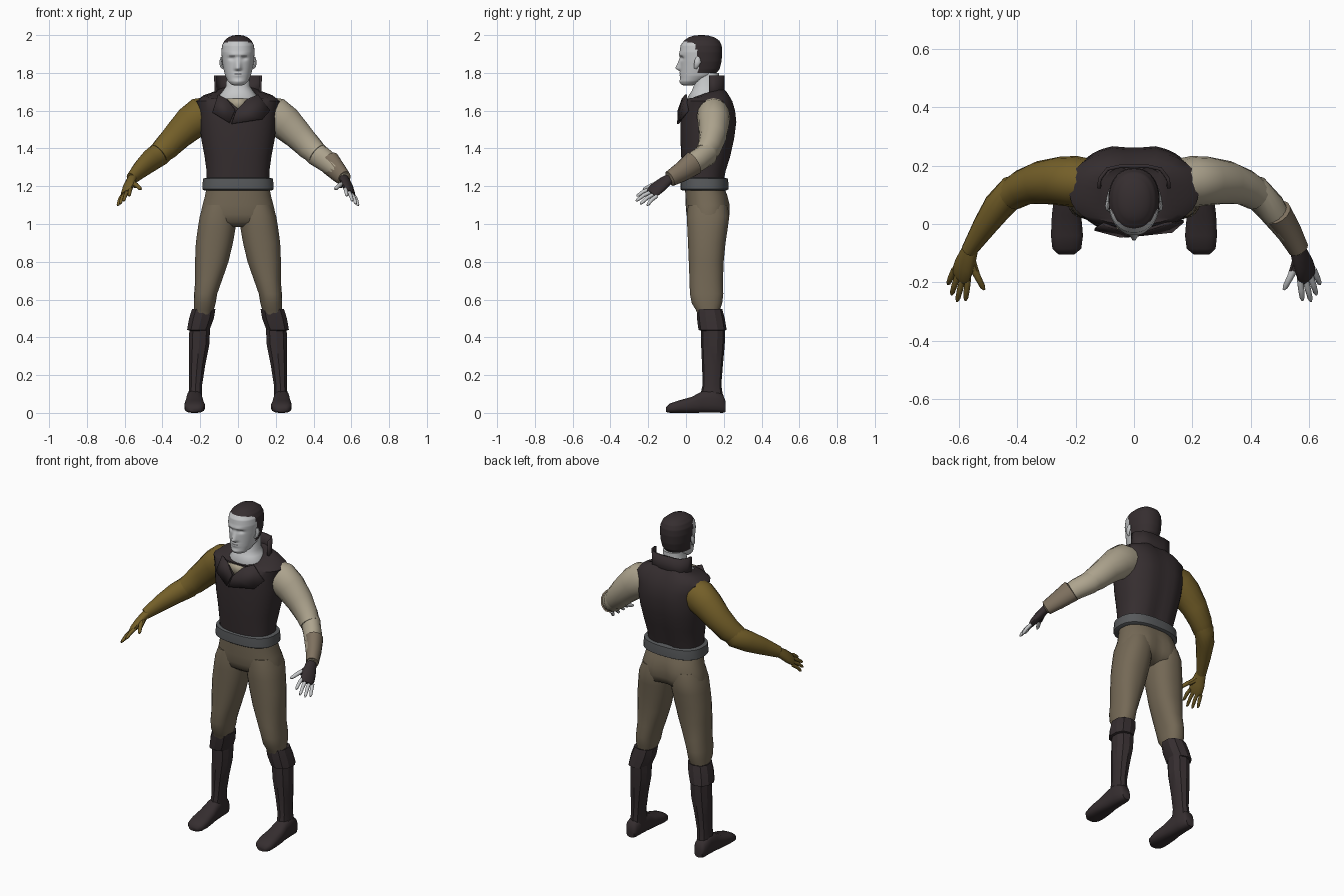
import bpy, bmesh, math
from mathutils import Vector
from math import exp, cos, sin, pi


def material(name, r, g, b):
    m = bpy.data.materials.new(name)
    m.diffuse_color = (r, g, b, 1)
    return m


DARK = material("dark leather", 0.036, 0.027, 0.029)
PANTS = material("brown cloth", 0.175, 0.14, 0.092)
BELT = material("belt grey", 0.095, 0.1, 0.105)
LINEN = material("pale linen", 0.42, 0.37, 0.27)
GOLD = material("olive gold", 0.175, 0.115, 0.022)
SKIN = material("pale skin", 0.56, 0.57, 0.58)
SHADE = material("brow grey", 0.24, 0.24, 0.25)
BRACER = material("bracer tan", 0.21, 0.165, 0.115)


def finish(name, bm, mats, angle=40, rule=None):
    bmesh.ops.recalc_face_normals(bm, faces=bm.faces)
    if rule:
        for f in bm.faces:
            f.material_index = rule(f.calc_center_median())
    me = bpy.data.meshes.new(name)
    bm.to_mesh(me)
    bm.free()
    for m in mats:
        me.materials.append(m)
    ob = bpy.data.objects.new(name, me)
    bpy.context.collection.objects.link(ob)
    bpy.ops.object.select_all(action='DESELECT')
    ob.select_set(True)
    bpy.context.view_layer.objects.active = ob
    bpy.ops.object.shade_smooth_by_angle(angle=math.radians(angle))
    return ob


def skin_rings(rings):
    """Join equal point rings into a closed surface."""
    bm = bmesh.new()
    rows = [[bm.verts.new(p) for p in r] for r in rings]
    n = len(rows[0])
    for a, b in zip(rows, rows[1:]):
        for i in range(n):
            j = (i + 1) % n
            bm.faces.new((a[i], a[j], b[j], b[i]))
    bm.faces.new(rows[0][::-1])
    bm.faces.new(rows[-1])
    return bm


def power(v, p):
    return math.copysign(abs(v) ** (2 / p), v)


def loft(name, rings, mats, n=24, p=2.3, side=1, axis='z', warp=None, rule=None, angle=40):
    """Rings are (height, x0, x1, y0, y1, tilt); axis 'y' stacks along depth."""
    out = []
    for h, x0, x1, y0, y1, *tilt in rings:
        row = []
        for i in range(n):
            a = 2 * pi * (i + 0.5) / n
            c, s = power(cos(a), p), power(sin(a), p)
            x = (x0 + x1) / 2 + (x1 - x0) / 2 * c
            y = (y0 + y1) / 2 + (y1 - y0) / 2 * s
            q = Vector((x, y, h + (tilt[0] * s if tilt else 0)))
            if axis == 'y':
                q = Vector((x, h, y))
            if warp:
                q = warp(q)
            q.x *= side
            row.append(q)
        out.append(row)
    return finish(name, skin_rings(out), mats, angle, rule)


def tube(name, path, mat, side=1, n=14, ref=(0, 0, 1), angle=40):
    """Path entries are (x, y, z, radius along ref, radius across)."""
    pts = [Vector(q[:3]) for q in path]
    out = []
    for i, q in enumerate(path):
        t = (pts[min(i + 1, len(pts) - 1)] - pts[max(i - 1, 0)]).normalized()
        u = Vector(ref)
        u = (u - t * u.dot(t)).normalized()
        v = t.cross(u)
        row = []
        for k in range(n):
            a = 2 * pi * k / n
            w = pts[i] + u * q[3] * cos(a) + v * q[4] * sin(a)
            row.append(Vector((w.x * side, w.y, w.z)))
        out.append(row)
    return finish(name, skin_rings(out), [mat], angle)


def plate(name, pts, mat, thick):
    bm = bmesh.new()
    bm.faces.new([bm.verts.new(q) for q in pts])
    ob = finish(name, bm, [mat])
    mod = ob.modifiers.new("thickness", 'SOLIDIFY')
    mod.thickness, mod.offset = thick, 0
    return ob


def bump(v, centre, width):
    return exp(-((v - centre) / width) ** 2)


# Head: smooth skull with pushed and pulled facial features
SKULL = [(1.733, .02, -.012, .03), (1.74, .038, -.024, .06), (1.755, .053, -.03, .09),
         (1.785, .068, -.03, .15), (1.82, .077, -.03, .178), (1.86, .084, -.03, .188),
         (1.91, .088, -.034, .192), (1.945, .085, -.029, .189), (1.97, .073, -.012, .177),
         (1.988, .052, .014, .152), (1.997, .03, .04, .12), (2.0, .01, .07, .095)]


def skull_rings():
    out = []
    for a, b in zip(SKULL, SKULL[1:]):
        steps = max(1, round((b[0] - a[0]) / 0.0045))
        for i in range(steps):
            z, w, f, k = [u + (v - u) * i / steps for u, v in zip(a, b)]
            out.append((z, -w, w, f, k))
    z, w, f, k = SKULL[-1]
    return out + [(z, -w, w, f, k)]


def face_shape(q):
    if q.y < 0.05:
        x, z = abs(q.x), q.z
        nose = max(0, min((1.885 - z) / 0.058, (z - 1.808) / 0.014, 1))
        d = 0.029 * nose * bump(x, 0, 0.015)
        d += 0.006 * bump(z, 1.897, 0.01) * bump(x, 0.02, 0.03)
        d -= 0.011 * bump(z, 1.877, 0.010) * bump(x, 0.033, 0.016)
        d += 0.007 * bump(z, 1.793, 0.012) * bump(x, 0, 0.024)
        d -= 0.005 * bump(z, 1.793, 0.004) * bump(x, 0, 0.022)
        d += 0.006 * bump(z, 1.752, 0.012) * bump(x, 0, 0.022)
        q.y -= d
    return q


def face_colour(c):
    x = abs(c.x)
    if c.z > 1.966 - 0.2 * max(0, x - 0.04) or (c.z > 1.80 and c.y > 0.065 - 0.25 * max(0, c.z - 1.88)):
        return 1
    if c.y < 0.03 and (abs(c.z - 1.793) < 0.003 and x < 0.022
                       or abs(c.z - 1.889) < 0.004 and 0.013 < x < 0.05):
        return 2
    return 0


loft("head", skull_rings(), [SKIN, DARK, SHADE], n=64, p=2.2, warp=face_shape, rule=face_colour, angle=60)
loft("neck", [(1.6, -.1, .1, .03, .19), (1.675, -.105, .105, .01, .19), (1.705, -.08, .08, .03, .18),
              (1.73, -.064, .064, .04, .175), (1.80, -.06, .06, .05, .175)], [SKIN], angle=60)
for s in (1, -1):
    tube("ear", [(.078, .05, 1.825, .006, .008), (.088, .054, 1.835, .008, .012),
                 (.091, .062, 1.86, .008, .018), (.086, .064, 1.882, .006, .01)],
         SKIN, s, n=8, ref=(1, 0, 0), angle=60)


# Vest, with a shallow groove down the spine
def spine(q):
    if q.y > 0.1:
        q.y -= 0.018 * bump(q.x, 0, 0.035)
    return q


loft("vest", [(1.21, -.165, .165, -.015, .2), (1.28, -.167, .167, -.02, .215), (1.36, -.178, .178, -.026, .24),
              (1.45, -.195, .195, -.03, .26), (1.54, -.205, .205, -.03, .272), (1.6, -.207, .207, -.028, .265),
              (1.65, -.222, .222, -.012, .25), (1.678, -.185, .185, -.002, .225, .015),
              (1.692, -.115, .115, .005, .2, .035)], [DARK], n=32, p=2.4, warp=spine)
plate("shirt_front", [(-.06, -.012, 1.663), (.06, -.012, 1.663), (.005, -.034, 1.605)], LINEN, .008)
plate("wide_lapel", [(.05, -.018, 1.662), (.105, .0, 1.685), (.17, .01, 1.6), (.13, -.025, 1.555),
                     (-.035, -.042, 1.53), (-.01, -.04, 1.6)], DARK, .01)
plate("narrow_lapel", [(-.015, -.038, 1.605), (-.06, -.016, 1.662), (-.105, .0, 1.685),
                       (-.135, -.018, 1.59), (-.045, -.042, 1.535)], DARK, .01)

# Standing collar around the back of the neck
bm = bmesh.new()
ARC = [(-.118, .122), (-.115, .155), (-.09, .188), (-.045, .198), (.045, .198), (.09, .188), (.115, .155), (.118, .122)]
low = [bm.verts.new((x, y, 1.66)) for x, y in ARC]
high = [bm.verts.new((x * 1.02, y, 1.787)) for x, y in ARC]
for i in range(len(ARC) - 1):
    bm.faces.new((low[i], low[i + 1], high[i + 1], high[i]))
collar = finish("collar", bm, [DARK])
mod = collar.modifiers.new("thickness", 'SOLIDIFY')
mod.thickness, mod.offset = .012, 0

# Belt
loft("belt", [(1.178, -.18, .18, -.022, .215), (1.184, -.19, .19, -.03, .225), (1.215, -.188, .188, -.03, .225),
              (1.24, -.186, .186, -.028, .222), (1.246, -.165, .165, -.015, .2)], [BELT], n=32, p=2.5)


# Trousers: hips with a rear cleft, then two legs
def cleft(q):
    if q.y > 0.12:
        q.y -= 0.03 * bump(q.x, 0, 0.025) * min(1, max(0, (1.17 - q.z) / 0.08))
    return q


loft("hips", [(1.2, -.165, .165, -.005, .2), (1.15, -.175, .175, -.004, .222), (1.1, -.188, .188, -.002, .235),
              (1.05, -.2, .2, .002, .234), (1.01, -.2, .2, .015, .22), (.985, -.17, .17, .05, .17)],
     [PANTS], n=36, warp=cleft, angle=60)
for s in (1, -1):
    loft("trouser_leg", [(1.1, .01, .18, .01, .22), (1.04, .008, .203, .004, .23), (.98, .012, .213, .006, .222),
                         (.9, .026, .224, .01, .21), (.8, .05, .228, .014, .2), (.7, .085, .227, .018, .196),
                         (.63, .11, .233, .02, .198), (.58, .118, .234, .03, .192), (.545, .128, .232, .052, .18),
                         (.5, .14, .23, .07, .17)], [PANTS], side=s, angle=60)
    # Boots: flared cuff, tapering shaft and foot
    loft("boot_cuff", [(.545, .135, .235, .075, .175), (.55, .117, .246, .058, .192), (.5, .125, .262, .058, .205),
                       (.44, .148, .272, .066, .215), (.432, .165, .25, .085, .195)], [DARK], n=10, side=s, angle=30)
    loft("boot_shaft", [(.45, .145, .26, .08, .207), (.36, .15, .262, .08, .205), (.25, .172, .262, .085, .195),
                        (.15, .188, .26, .088, .187), (.09, .188, .264, .075, .195), (.04, .19, .27, .06, .2)],
         [DARK], n=10, side=s, angle=30)
    loft("boot_foot", [(.21, .205, .257, .005, .06), (.195, .195, .268, 0, .1), (.14, .19, .272, 0, .125),
                       (.085, .187, .275, 0, .115), (.03, .18, .282, 0, .085), (-.04, .174, .285, 0, .066),
                       (-.085, .18, .28, 0, .05), (-.105, .205, .258, .004, .03)],
         [DARK], n=16, p=2.8, side=s, axis='y', angle=50)

    # Arms: linen sleeve and bracer on one side, gold covering on the other
    left = s == 1
    sleeve = LINEN if left else GOLD
    tube("upper_arm", [(.14, .14, 1.585, .09, .08), (.2, .145, 1.57, .1, .088), (.25, .147, 1.535, .092, .084),
                       (.32, .142, 1.468, .078, .074), (.38, .125, 1.405, .07, .062), (.42, .1, 1.37, .06, .055)],
         sleeve, s, n=16, angle=50)
    tube("forearm", [(.36, .13, 1.42, .055, .05), (.415, .112, 1.37, .064, .055), (.465, .06, 1.335, .06, .052),
                     (.51, -.005, 1.295, .05, .042), (.565, -.09, 1.24, .033, .027)], sleeve, s, n=16, angle=50)
    if left:
        tube("bracer", [(.485, .045, 1.325, .045, .04), (.488, .04, 1.322, .066, .052),
                        (.53, -.025, 1.275, .054, .044), (.563, -.085, 1.24, .043, .036),
                        (.565, -.09, 1.238, .03, .025)], BRACER, s)
    # Hand: flat palm, four fingers and a thumb
    across = (.05, .045, -.04)
    tube("palm", [(.556, -.075, 1.248, .026, .024), (.567, -.105, 1.228, .034, .024),
                  (.58, -.14, 1.2, .042, .023), (.591, -.17, 1.175, .042, .019), (.597, -.185, 1.162, .035, .012)],
         DARK if left else GOLD, s, n=12, ref=across, angle=50)
    digit = SKIN if left else GOLD
    for name, a, b in (("index_finger", (.568, -.185, 1.186), (.577, -.262, 1.148)),
                       ("middle_finger", (.585, -.18, 1.172), (.606, -.266, 1.122)),
                       ("ring_finger", (.602, -.17, 1.158), (.625, -.243, 1.106)),
                       ("little_finger", (.615, -.155, 1.148), (.637, -.207, 1.098)),
                       ("thumb", (.562, -.13, 1.215), (.513, -.225, 1.185))):
        a, b = Vector(a), Vector(b)
        r = .0125 if name == "thumb" else .0105
        mid = (a + b) / 2 + Vector((0, 0, .006))
        tube(name, [(*a, r, r), (*mid, r, r), (*a.lerp(b, .88), r * .8, r * .8), (*b, r * .35, r * .35)],
             digit, s, n=8, ref=across, angle=60)
    tube("thumb_base", [(.565, -.11, 1.225, .02, .02), (.553, -.145, 1.211, .018, .017),
                        (.54, -.172, 1.202, .013, .013)], DARK if left else GOLD, s, n=8, ref=across)
